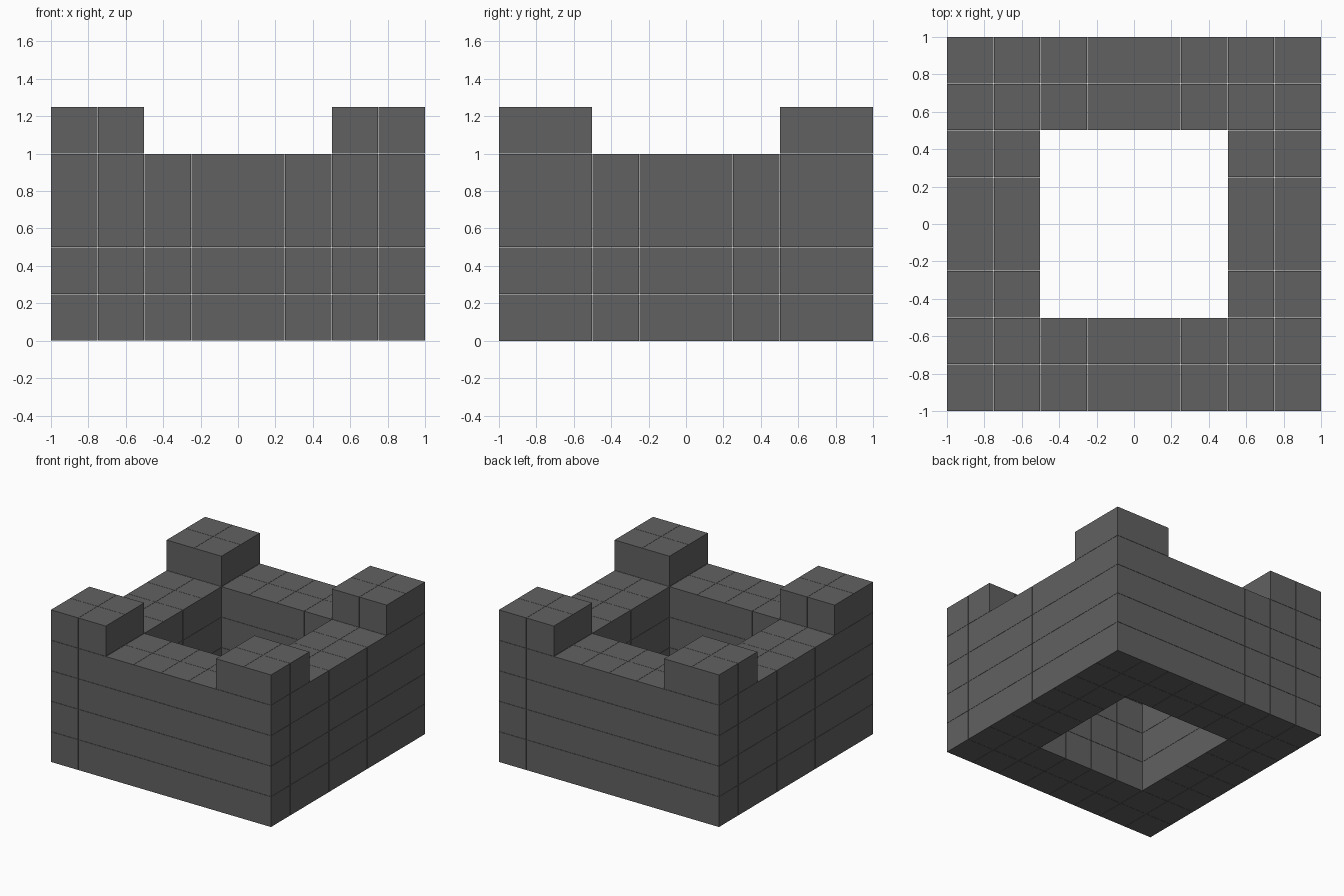
import bpy, bmesh
from mathutils import Matrix, Vector

if "Cube" in bpy.data.objects:
    bpy.data.objects.remove(bpy.data.objects["Cube"])

GAP = 0.002                    # hairline joint between blocks
SIZE = (2 - 7 * GAP) / 8       # eight blocks span the 2-unit side
PITCH = SIZE + GAP

# Dark stone
stone = bpy.data.materials.new("dark_stone")
stone.diffuse_color = (0.12, 0.12, 0.12, 1)
stone.use_nodes = True
stone.node_tree.nodes["Principled BSDF"].inputs["Base Color"].default_value = stone.diffuse_color


def blocks(name, xs, ys, zs):
    """One object made of separate cubes on the block grid."""
    bm = bmesh.new()
    for i in xs:
        for j in ys:
            for k in zs:
                pos = Vector(((i - 3.5) * PITCH, (j - 3.5) * PITCH, k * PITCH + SIZE / 2))
                bmesh.ops.create_cube(bm, size=SIZE, matrix=Matrix.Translation(pos))
    mesh = bpy.data.meshes.new(name)
    bm.to_mesh(mesh)
    bm.free()
    mesh.materials.append(stone)
    obj = bpy.data.objects.new(name, mesh)
    bpy.context.collection.objects.link(obj)


low, mid, high = range(0, 2), range(2, 6), range(6, 8)

# Four straight walls, two blocks thick and four high
blocks("front_wall", mid, low, range(4))
blocks("back_wall", mid, high, range(4))
blocks("left_wall", low, mid, range(4))
blocks("right_wall", high, mid, range(4))

# Corner towers, one block taller than the walls
for side, xs in (("left", low), ("right", high)):
    for end, ys in (("front", low), ("back", high)):
        blocks(f"{end}_{side}_tower", xs, ys, range(5))
